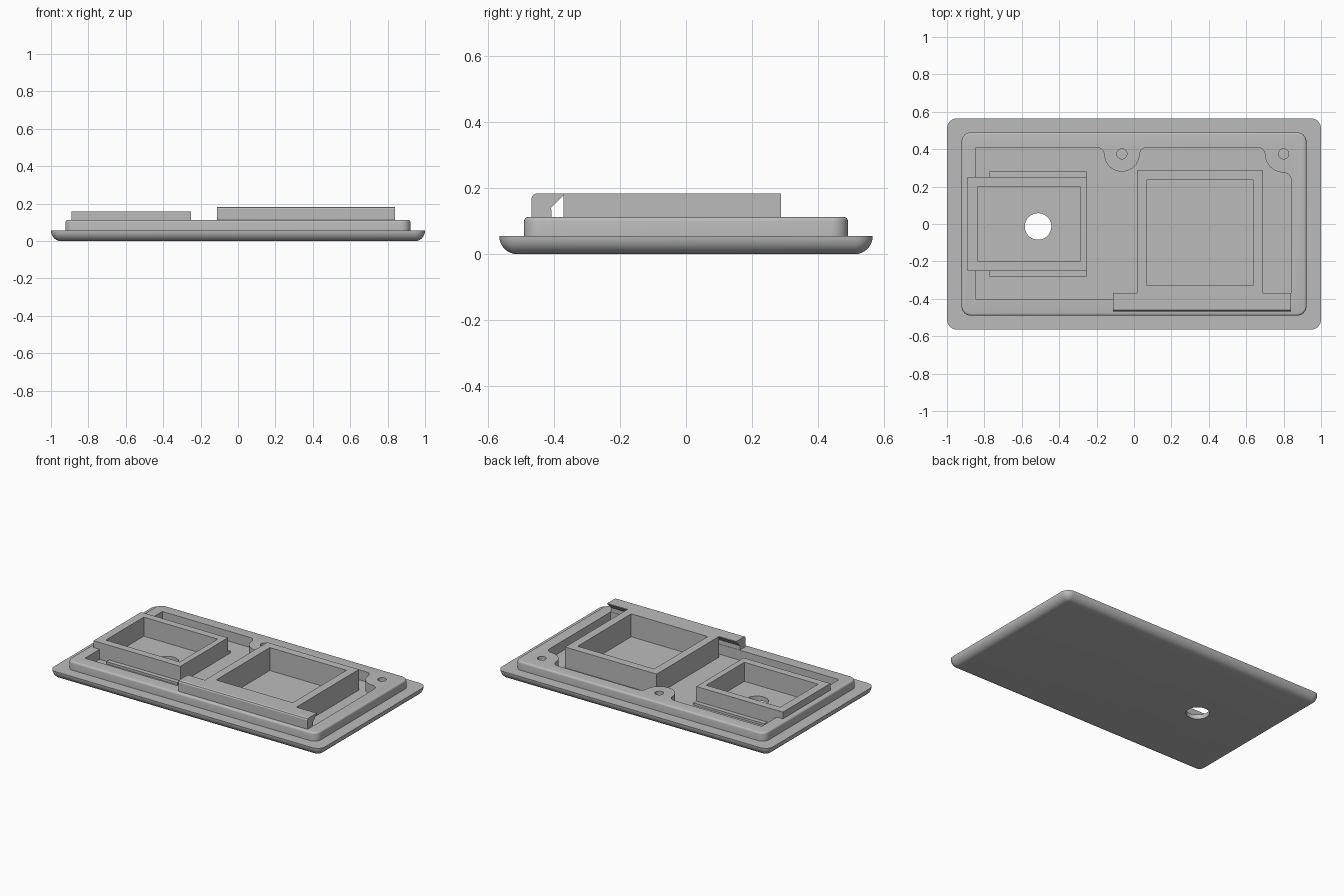
import bpy, bmesh, math

if "Cube" in bpy.data.objects:
    bpy.data.objects.remove(bpy.data.objects["Cube"])

grey = bpy.data.materials.new("plain grey")
grey.diffuse_color = (0.5, 0.5, 0.5, 1)
grey.use_nodes = True
grey.node_tree.nodes["Principled BSDF"].inputs["Base Color"].default_value = grey.diffuse_color


def finish(name, bm):
    bmesh.ops.recalc_face_normals(bm, faces=bm.faces)
    me = bpy.data.meshes.new(name)
    bm.to_mesh(me)
    bm.free()
    me.materials.append(grey)
    ob = bpy.data.objects.new(name, me)
    bpy.context.collection.objects.link(ob)
    return ob


def loft(name, rings):
    """Solid through closed rings with equal point counts."""
    bm = bmesh.new()
    vs = [[bm.verts.new(p) for p in r] for r in rings]
    n = len(vs[0])
    for a, b in zip(vs, vs[1:]):
        for i in range(n):
            j = (i + 1) % n
            bm.faces.new((a[i], a[j], b[j], b[i]))
    bm.faces.new(vs[0][::-1])
    bm.faces.new(vs[-1])
    return finish(name, bm)


def prism(name, pts, z0, z1):
    return loft(name, [[(x, y, z) for x, y in pts] for z in (z0, z1)])


def arc(cx, cy, r, a0, a1, n=10):
    return [(cx + r * math.cos(math.radians(a0 + (a1 - a0) * i / n)),
             cy + r * math.sin(math.radians(a0 + (a1 - a0) * i / n))) for i in range(n + 1)]


def rounded(hx, hy, r, z):
    pts = []
    for sx, sy, a in ((1, 1, 0), (-1, 1, 90), (-1, -1, 180), (1, -1, 270)):
        pts += arc(sx * (hx - r), sy * (hy - r), r, a, a + 90, 8)
    return [(x, y, z) for x, y in pts]


def rect(x0, x1, y0, y1):
    return [(x0, y0), (x1, y0), (x1, y1), (x0, y1)]


def circle(x, y, r):
    return arc(x, y, r, 0, 360, 40)[:-1]


def cut(ob, pts, z0, z1):
    tool = prism("cutter", pts, z0, z1)
    mod = ob.modifiers.new("cut", 'BOOLEAN')
    mod.operation, mod.solver, mod.object = 'DIFFERENCE', 'EXACT', tool
    bpy.context.view_layer.objects.active = ob
    bpy.ops.object.modifier_apply(modifier=mod.name)
    bpy.data.objects.remove(tool)


FLOOR, STEP, RIM = 0.045, 0.055, 0.112

# stepped cover: rounded underside, flat ledge, raised rim with a soft top edge
rings = []
for i in range(9):
    a = math.pi / 2 * i / 8
    d = 0.053 * (1 - math.sin(a))
    rings.append(rounded(1 - d, 0.565 - d, 0.055 - d, STEP * (1 - math.cos(a))))
rings.append(rounded(0.922, 0.49, 0.05, STEP))
for i in range(5):
    a = math.pi / 2 * i / 4
    d = 0.012 * (1 - math.cos(a))
    rings.append(rounded(0.922 - d, 0.49 - d, 0.05 - d, RIM - 0.012 * (1 - math.sin(a))))
cover = loft("cover", rings)

# pocket that leaves two rounded screw bosses along the back edge
pocket = [(-0.845, -0.405), (0.84, -0.405)]
pocket += arc(0.8, 0.235, 0.04, 0, 90)
pocket += arc(0.8, 0.375, 0.1, 270, 180)
pocket += arc(0.66, 0.37, 0.04, 0, 90)
pocket += arc(0.07, 0.37, 0.04, 90, 180)
pocket += arc(-0.065, 0.375, 0.095, 360, 180, 20)
pocket += arc(-0.2, 0.37, 0.04, 0, 90)
pocket += [(-0.845, 0.41)]
cut(cover, pocket, FLOOR, 0.3)

# screw holes, tray wells and the round through hole
for x in (-0.065, 0.8):
    cut(cover, circle(x, 0.375, 0.027), 0.04, 0.3)
small_well = rect(-0.835, -0.29, -0.2, 0.2)
large_well = rect(0.07, 0.635, -0.33, 0.235)
for well in (small_well, large_well):
    cut(cover, well, 0.03, 0.3)
cut(cover, circle(-0.513, -0.013, 0.071), -0.1, 0.3)

# open tray walls and the low foot round the small tray
for name, outer, inner, top in (
        ("small_tray_wall", rect(-0.89, -0.25, -0.25, 0.25), small_well, 0.157),
        ("large_tray_wall", rect(0.015, 0.69, -0.37, 0.288), large_well, 0.183),
        ("small_tray_foot", rect(-0.775, -0.25, -0.28, 0.28), small_well, 0.06)):
    wall = prism(name, outer, FLOOR - 0.002, top)
    cut(wall, inner, -0.1, 0.3)

# hooked lip along the front edge
profile = [(-0.405, 0.05), (-0.467, 0.05), (-0.467, 0.171), (-0.463, 0.179),
           (-0.455, 0.183), (-0.37, 0.183), (-0.37, 0.178), (-0.408, 0.14)]
loft("front_lip", [[(x, y, z) for y, z in profile] for x in (-0.112, 0.84)])

# smooth only the rounded edges of the cover
bpy.ops.object.select_all(action='DESELECT')
cover.select_set(True)
bpy.context.view_layer.objects.active = cover
bpy.ops.object.shade_smooth_by_angle(angle=math.radians(30))
